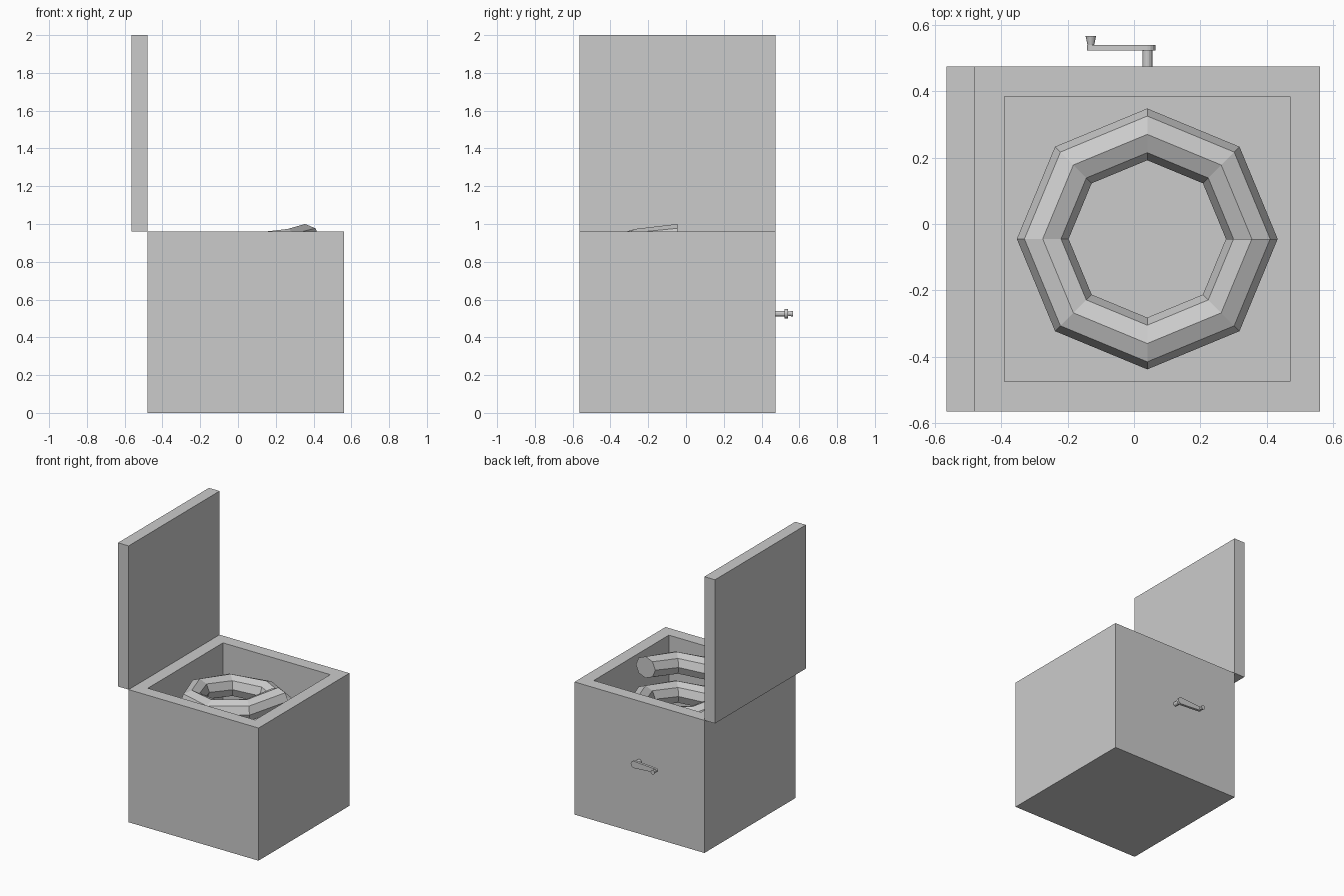
import bpy, bmesh
from math import sin, cos, pi, radians
from mathutils import Matrix, Vector

if "Cube" in bpy.data.objects:
    bpy.data.objects.remove(bpy.data.objects["Cube"])

CX, CY = 0.04, -0.045      # box centre in plan
HALF, TOP = 0.52, 0.96


def finish(bm, name):
    bmesh.ops.recalc_face_normals(bm, faces=bm.faces)
    me = bpy.data.meshes.new(name)
    bm.to_mesh(me)
    bm.free()
    ob = bpy.data.objects.new(name, me)
    bpy.context.collection.objects.link(ob)
    return ob


def add_block(bm, lo, hi):
    lo, hi = Vector(lo), Vector(hi)
    m = Matrix.Translation((lo + hi) / 2) @ Matrix.Diagonal((*(hi - lo), 1))
    bmesh.ops.create_cube(bm, size=1, matrix=m)


def peg(name, x, z, y0, y1, r0, r1, sides=16):
    # round peg along y, radius r0 at y0 and r1 at y1
    bm = bmesh.new()
    m = Matrix.Translation((x, (y0 + y1) / 2, z)) @ Matrix.Rotation(radians(-90), 4, 'X')
    bmesh.ops.create_cone(bm, cap_ends=True, segments=sides, radius1=r0, radius2=r1,
                          depth=y1 - y0, matrix=m)
    return finish(bm, name)


# open box: inset the top face and sink it
bm = bmesh.new()
add_block(bm, (CX - HALF, CY - HALF, 0), (CX + HALF, CY + HALF, TOP))
bm.normal_update()
top = max(bm.faces, key=lambda f: f.calc_center_median().z)
bmesh.ops.inset_region(bm, faces=[top], thickness=0.128)
inner = bmesh.ops.extrude_discrete_faces(bm, faces=[top])['faces'][0]
bmesh.ops.translate(bm, verts=inner.verts, vec=(0, 0, 0.13 - TOP))
finish(bm, "box")

# opened lid
bm = bmesh.new()
add_block(bm, (-0.565, CY - HALF, TOP), (CX - HALF, CY + HALF, 2.0))
finish(bm, "lid")

# coil spring: octagonal tube, eight steps per turn
R, r, pitch, turns, end_z = 0.315, 0.078, 0.21, 4, 0.922
bm = bmesh.new()
rings = []
for i in range(8 * turns + 1):
    a = i * pi / 4
    z = end_z + pitch * (i / 8 - turns)
    rings.append([bm.verts.new((CX + (R + r * cos(b)) * cos(a),
                                CY + (R + r * cos(b)) * sin(a), z + r * sin(b)))
                  for b in (k * pi / 4 for k in range(8))])
for p, q in zip(rings, rings[1:]):
    for k in range(8):
        n = (k + 1) % 8
        bm.faces.new((p[k], p[n], q[n], q[k]))
bm.faces.new(rings[0])
bm.faces.new(rings[-1])
finish(bm, "spring")

# crank on the back: shaft, tapered arm, flared knob
HZ = 0.525
peg("crank_shaft", CX, HZ, 0.47, 0.525, 0.015, 0.015)
bm = bmesh.new()
outline = [(CX + 0.025 * cos(t), HZ + 0.025 * sin(t)) for t in (-pi / 2 + k * pi / 8 for k in range(9))]
outline += [(-0.128 + 0.014 * cos(t), HZ + 0.014 * sin(t)) for t in (pi / 2 + k * pi / 8 for k in range(9))]
face = bm.faces.new([bm.verts.new((x, 0.522, z)) for x, z in outline])
ext = bmesh.ops.extrude_face_region(bm, geom=[face], use_keep_orig=True)['geom']
bmesh.ops.translate(bm, verts=[v for v in ext if isinstance(v, bmesh.types.BMVert)], vec=(0, 0.018, 0))
finish(bm, "crank_arm")
peg("crank_knob", -0.13, HZ, 0.539, 0.567, 0.01, 0.016)
